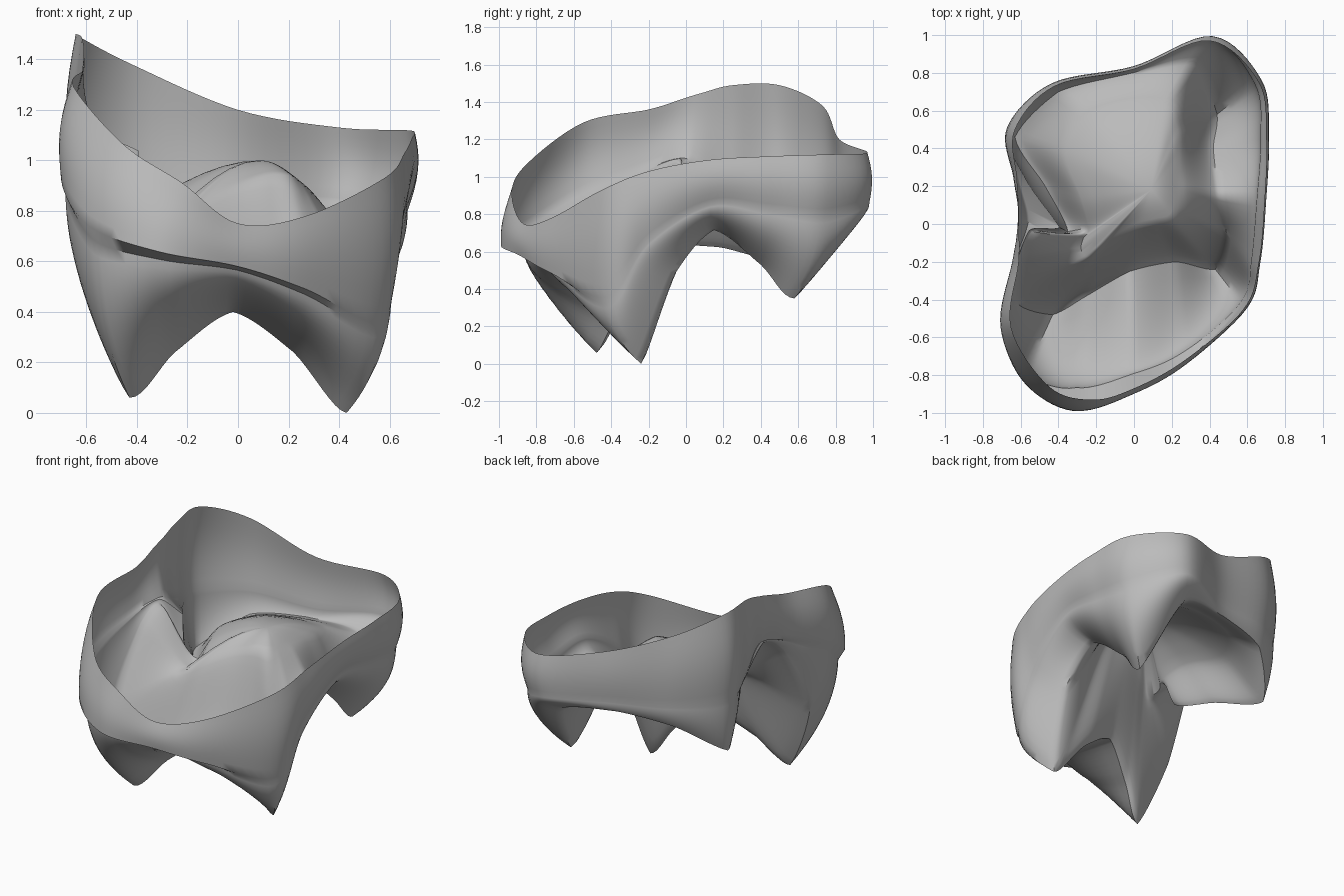
import bpy, math
from mathutils import Vector

if "Cube" in bpy.data.objects:
    bpy.data.objects.remove(bpy.data.objects["Cube"])

SUB = 8  # columns between stations

# Eighteen stations run counterclockwise from the front left cusp
RIM = [(-.45, -.86, 1.06), (-.22, -.93, .91), (0, -.87, .75), (.27, -.72, .78),
       (.58, -.45, .93), (.66, -.2, 1.03), (.69, .12, 1.09), (.7, .45, 1.11),
       (.66, .75, 1.12), (.4, .97, 1.13), (0, .82, 1.2), (-.42, .73, 1.38),
       (-.63, .5, 1.49), (-.62, .25, 1.49), (-.61, .09, 1.45), (-.61, -.01, 1.42),
       (-.61, -.2, 1.36), (-.65, -.55, 1.29)]
LEDGE = [(-.59, -.83, .74), (-.32, -.99, .64), (0, -.89, .58), (.27, -.73, .49),
         (.57, -.42, .36), (.62, -.2, .65), (.65, .13, .85), (.67, .45, .82),
         (.64, .74, .79), (.4, .98, .86), (0, .82, .86), (-.42, .73, .9),
         (-.66, .5, .92), (-.61, .24, .98), (-.56, .06, 1.07), (-.57, -.03, 1.1),
         (-.63, -.2, 1.05), (-.7, -.53, .92)]
CUSPS = [(-.43, -.48, .06), (-.25, -.38, .24), (-.02, -.25, .4), (.22, -.2, .24),
         (.43, -.24, 0), (.49, -.06, .48), (.45, .15, .715), (.42, .4, .53),
         (.44, .58, .35), (.32, .86, .75), (-.05, .79, .8), (-.4, .7, .76),
         (-.63, .46, .57), (-.47, .2, .62), (-.35, -.04, .67), (-.54, -.04, 1.07),
         (-.59, -.18, .98), (-.62, -.42, .52)]
PLATEAU = [(-.22, -.16, .79), (-.13, -.1, .84), (0, -.03, .9), (.12, 0, .94),
           (.2, .02, .94), (.23, .08, .93), (.24, .2, .92), (.24, .36, .9),
           (.23, .5, .88), (.17, .63, .86), (-.03, .65, .85), (-.25, .57, .84),
           (-.36, .38, .83), (-.28, .14, .85), (-.24, -.02, .8), (-.27, -.08, .77),
           (-.28, -.13, .76), (-.26, -.17, .76)]
# How far the wall steps in right below the ledge
STEP = [.12, .2, .15, .1, .03, 0, 0, 0, 0, 0, 0, 0, 0, .3, .8, .5, .3, .2]
TOP = Vector((.09, .18, 1.0))


def loop(points, sharp=0.0):
    """Closed smooth curve through the stations; sharp pulls it towards straight lines."""
    p = [Vector(q) for q in points]
    n, out = len(p), []
    for i in range(n):
        a, b, c, d = p[i - 1], p[i], p[(i + 1) % n], p[(i + 2) % n]
        for k in range(SUB):
            t = k / SUB
            s = 0.5 * (2 * b + (c - a) * t + (2 * a - 5 * b + 4 * c - d) * t * t
                       + (3 * b - a - 3 * c + d) * t ** 3)
            out.append(s.lerp(b.lerp(c, t), sharp))
    return out


def blend(a, b, txy, tz):
    q = a.lerp(b, txy)
    q.z = a.z + (b.z - a.z) * tz
    return q


rim, ledge, cusps, plateau = loop(RIM), loop(LEDGE), loop(CUSPS, .4), loop(PLATEAU)
steps = [v.x for v in loop([(s, 0, 0) for s in STEP], 1)]
rows = []

# Upper wall, swelling slightly between rim and ledge
for k in range(8):
    t = k / 8
    swell = math.sin(math.pi * t)
    row = [a.lerp(b, t) for a, b in zip(rim, ledge)]
    rows.append([Vector((q.x * (1 + .04 * swell), max(-1, min(1, q.y * (1 + .02 * swell))), q.z))
                 for q in row])

# Lower wall stepping in under the ledge, then curving in to the cusp tips
for k in range(12):
    t = k / 12
    rows.append([blend(a, b, s * min(1, t * 12) * (1 - t) + (s * t + (1 - s) * t ** 2.3), t)
                 for a, b, s in zip(ledge, cusps, steps)])

# Floor rising from the cusp tips to the central mound
for k in range(10):
    t = k / 10
    tz = .5 * t ** 1.1 + .5 * t * t * (3 - 2 * t)
    rows.append([blend(a, b, t, tz) for a, b in zip(cusps, plateau)])

# Rounded top of the mound
for k in range(6):
    t = k / 6
    rows.append([blend(a, TOP, t, math.sin(t * math.pi / 2)) for a in plateau])

n = len(rim)
verts = [q for row in rows for q in row] + [TOP]
faces = []
for r in range(len(rows) - 1):
    for i in range(n):
        j = (i + 1) % n
        faces.append((r * n + i, (r + 1) * n + i, (r + 1) * n + j, r * n + j))
last = (len(rows) - 1) * n
faces += [(last + i, len(verts) - 1, last + (i + 1) % n) for i in range(n)]

mesh = bpy.data.meshes.new("tooth_cap")
mesh.from_pydata(verts, [], faces)
mesh.update()
cap = bpy.data.objects.new("tooth_cap", mesh)
bpy.context.collection.objects.link(cap)

grey = bpy.data.materials.new("plain grey")
grey.diffuse_color = (.5, .5, .5, 1)
grey.use_nodes = True
grey.node_tree.nodes["Principled BSDF"].inputs["Base Color"].default_value = grey.diffuse_color
mesh.materials.append(grey)

bpy.context.view_layer.objects.active = cap
cap.select_set(True)
bpy.ops.object.shade_smooth_by_angle(angle=math.radians(50))
